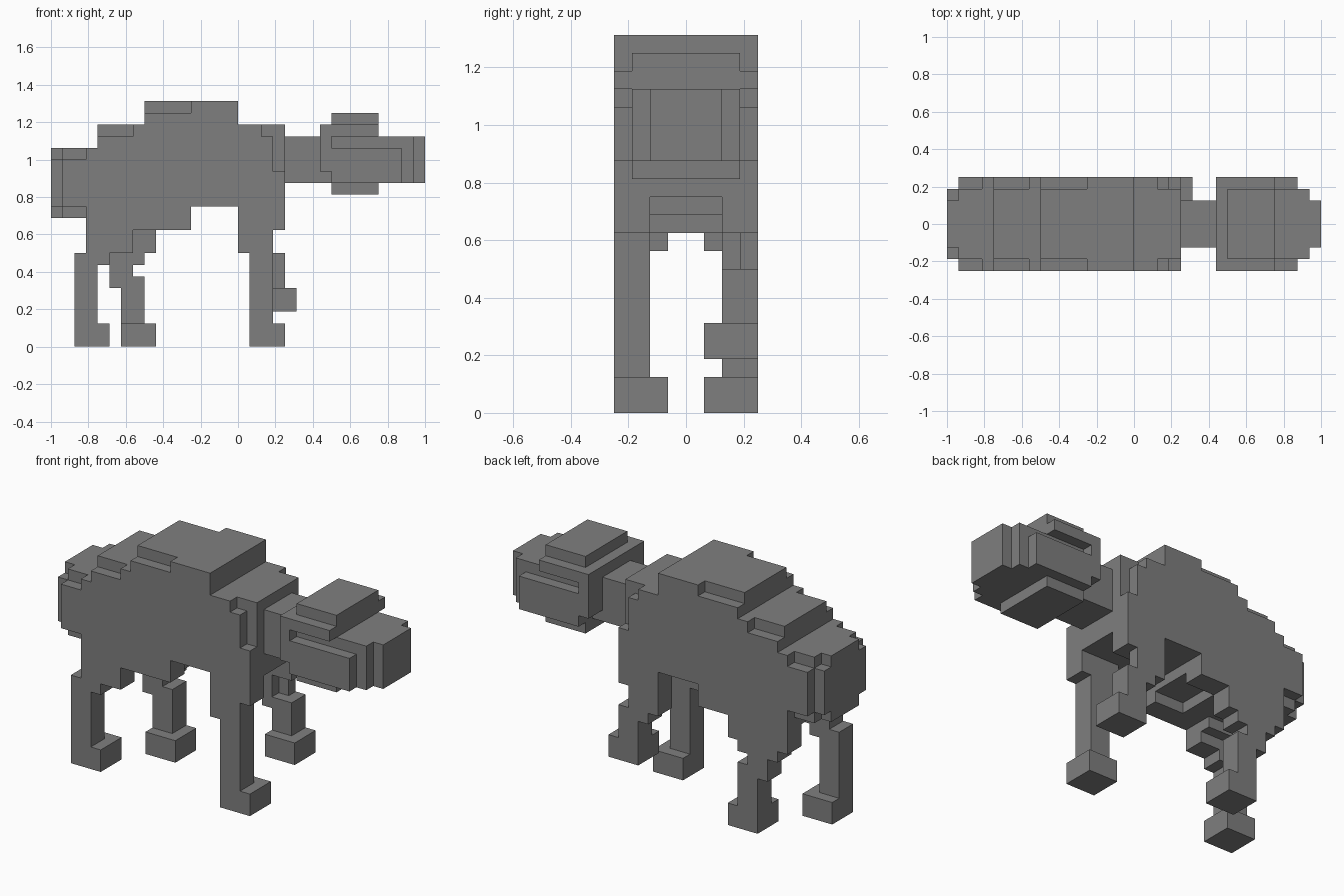
import bpy
import bmesh
import math
from mathutils import Vector

U = 1 / 16  # size of one block

cube = bpy.data.objects.get("Cube")
if cube:
    bpy.data.objects.remove(cube, do_unlink=True)

grey = bpy.data.materials.new("plain grey")
grey.use_nodes = True
COLOUR = (0.212, 0.212, 0.212, 1)
grey.diffuse_color = COLOUR
grey.node_tree.nodes["Principled BSDF"].inputs["Base Color"].default_value = COLOUR

cells = {}  # block position -> part name


def box(part, x, y, z):
    """Fill a box of blocks; x, y, z are (start, end) in block units."""
    for i in range(*x):
        for j in range(*y):
            for k in range(*z):
                cells.setdefault((i, j, k), part)


def mid(part, x, half, z):
    """Box centred on y = 0."""
    box(part, x, (-half, half), z)


# Hump and back, stepping down towards the rear
mid("body", (-8, 0), 3, (19, 21))
mid("body", (-8, -4), 4, (19, 20))
mid("body", (-4, 0), 4, (19, 21))
mid("body", (-9, 2), 4, (18, 19))
mid("body", (-12, -9), 3, (18, 19))
mid("body", (-12, 3), 4, (17, 18))
mid("body", (-13, 3), 4, (12, 17))

# Chest front with rounded upper corners
mid("body", (2, 4), 3, (12, 19))
mid("body", (3, 4), 4, (12, 15))

# Belly between the hind legs
mid("body", (-7, -4), 2, (11, 12))
mid("body", (-13, -7), 2, (10, 12))

# Rump
mid("rump", (-15, -13), 4, (12, 16))
mid("rump", (-15, -13), 3, (11, 17))
mid("rump", (-16, -15), 3, (12, 16))
mid("rump", (-16, -15), 2, (11, 17))

# Shoulders and haunches on both sides
for side, y in (("right", (-4, -2)), ("left", (2, 4))):
    box(side + "_shoulder", (0, 4), y, (10, 12))
    box(side + "_haunch", (-13, -4), y, (10, 12))
    inner = (-2, -1) if side == "right" else (1, 2)
    box(side + "_haunch", (-12, -9), inner, (9, 10))

# Right legs, both standing straight
R, RF = (-4, -2), (-4, -1)
box("right_front_leg", (0, 3), R, (8, 10))
box("right_front_leg", (1, 3), R, (2, 8))
box("right_front_foot", (1, 4), RF, (0, 2))
box("right_hind_leg", (-13, -9), R, (8, 10))
box("right_hind_leg", (-13, -11), R, (7, 8))
box("right_hind_leg", (-14, -12), R, (2, 8))
box("right_hind_foot", (-14, -11), RF, (0, 2))

# Left legs, front one lifted and hind one bent
L, LF = (2, 4), (1, 4)
box("left_front_leg", (0, 3), (3, 4), (8, 10))
box("left_front_leg", (0, 2), L, (8, 10))
box("left_front_leg", (1, 4), L, (7, 8))
box("left_front_leg", (2, 4), L, (5, 7))
box("left_front_foot", (2, 5), LF, (3, 5))
box("left_hind_leg", (-13, -7), L, (8, 10))
box("left_hind_leg", (-12, -8), L, (7, 8))
box("left_hind_leg", (-11, -9), L, (5, 7))
box("left_hind_leg", (-10, -8), L, (2, 6))
box("left_hind_foot", (-10, -7), LF, (0, 2))

# Neck, then head with brow, eye slots, cheeks and muzzle
mid("neck", (4, 8), 2, (14, 18))
mid("head", (7, 8), 4, (15, 19))
mid("head", (8, 12), 3, (13, 20))
mid("head", (8, 12), 4, (18, 19))
mid("head", (8, 14), 4, (14, 17))
mid("muzzle", (12, 15), 3, (14, 18))
mid("muzzle", (15, 16), 2, (14, 18))


def build(part):
    """Skin the outer faces of one part and merge the flat areas."""
    bm = bmesh.new()
    for c, name in cells.items():
        if name != part:
            continue
        for axis in range(3):
            for sign in (-1, 1):
                n = [0, 0, 0]
                n[axis] = sign
                if tuple(a + b for a, b in zip(c, n)) in cells:
                    continue
                a, b = Vector((0, 0, 0)), Vector((0, 0, 0))
                a[(axis + 1) % 3] = 0.5
                b[(axis + 2) % 3] = 0.5
                centre = Vector(c) + Vector((0.5, 0.5, 0.5)) + Vector(n) * 0.5
                corners = [centre - a - b, centre + a - b, centre + a + b, centre - a + b]
                if sign < 0:
                    corners.reverse()
                bm.faces.new([bm.verts.new(p * U) for p in corners])
    bmesh.ops.remove_doubles(bm, verts=bm.verts[:], dist=U / 100)
    bmesh.ops.dissolve_limit(bm, angle_limit=math.radians(1),
                             verts=bm.verts[:], edges=bm.edges[:])
    mesh = bpy.data.meshes.new(part)
    bm.to_mesh(mesh)
    bm.free()
    mesh.materials.append(grey)
    bpy.context.collection.objects.link(bpy.data.objects.new(part, mesh))


for part in dict.fromkeys(cells.values()):
    build(part)
